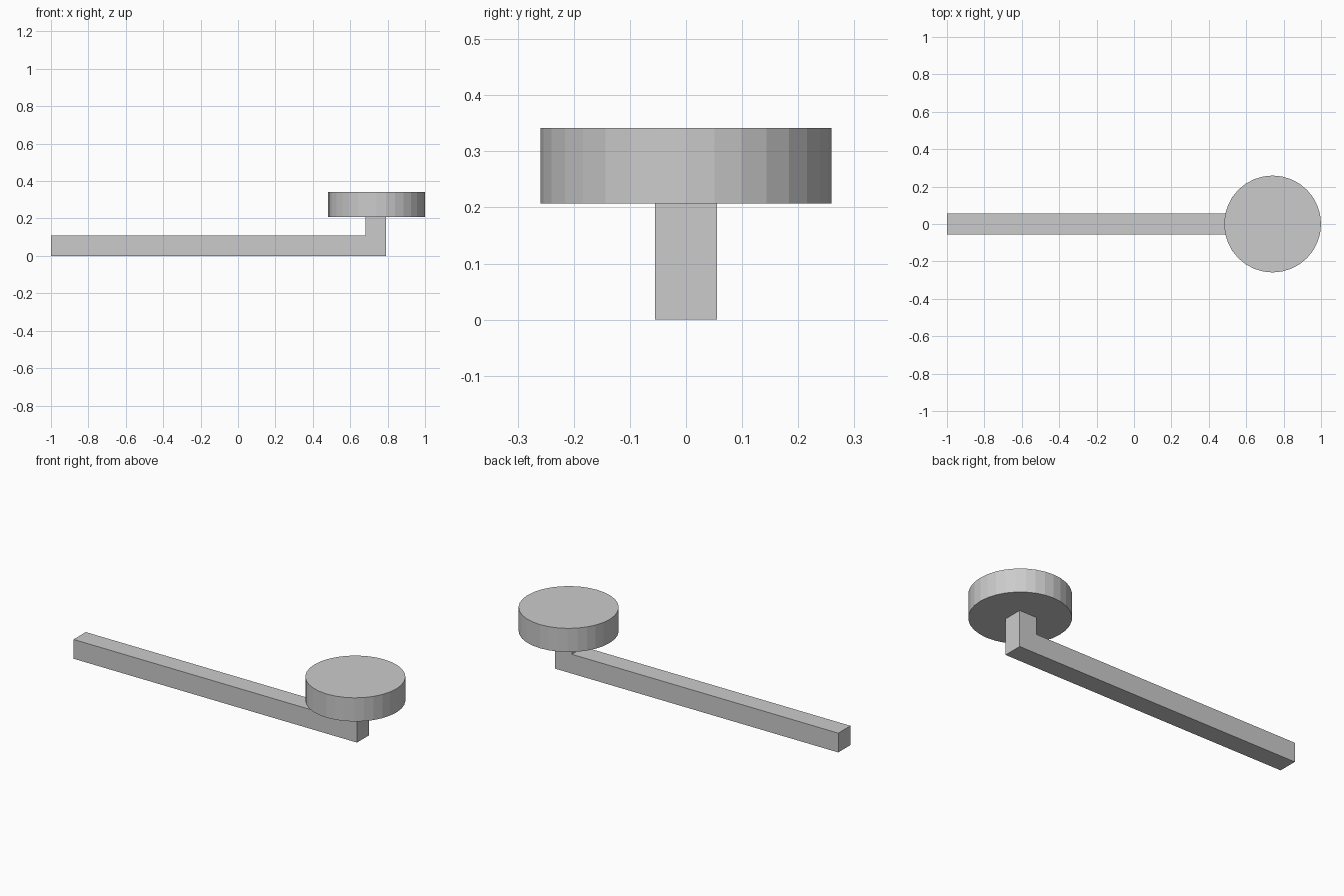
import bpy
import bmesh

cube = bpy.data.objects.get("Cube")
if cube:
    bpy.data.objects.remove(cube, do_unlink=True)

grey = bpy.data.materials.new("light_grey")
grey.use_nodes = True
colour = (0.6, 0.6, 0.6, 1.0)
grey.diffuse_color = colour
grey.node_tree.nodes["Principled BSDF"].inputs["Base Color"].default_value = colour

HALF_WIDTH = 0.055
POST_TOP = 0.207
DISC_TOP = 0.342
DISC_RADIUS = 0.259


def extruded_profile(name, points, half_width):
    """Extrude an xz outline along y, centred on y = 0."""
    bm = bmesh.new()
    face = bm.faces.new([bm.verts.new((x, -half_width, z)) for x, z in points])
    result = bmesh.ops.extrude_face_region(bm, geom=[face])
    verts = [v for v in result["geom"] if isinstance(v, bmesh.types.BMVert)]
    bmesh.ops.translate(bm, verts=verts, vec=(0, 2 * half_width, 0))
    bmesh.ops.recalc_face_normals(bm, faces=bm.faces)
    mesh = bpy.data.meshes.new(name)
    bm.to_mesh(mesh)
    bm.free()
    obj = bpy.data.objects.new(name, mesh)
    bpy.context.collection.objects.link(obj)
    return obj


# Long bar with an upright post at its left end
arm = extruded_profile("arm_and_post", [
    (-1.0, 0.0), (0.79, 0.0), (0.79, POST_TOP),
    (0.682, POST_TOP), (0.682, 0.11), (-1.0, 0.11),
], HALF_WIDTH)
arm.data.materials.append(grey)

# Faceted round head on the post
bpy.ops.mesh.primitive_cylinder_add(
    vertices=32, radius=DISC_RADIUS, depth=DISC_TOP - POST_TOP,
    location=(1.0 - DISC_RADIUS, 0, (DISC_TOP + POST_TOP) / 2))
head = bpy.context.object
head.name = head.data.name = "round_head"
head.data.materials.append(grey)
